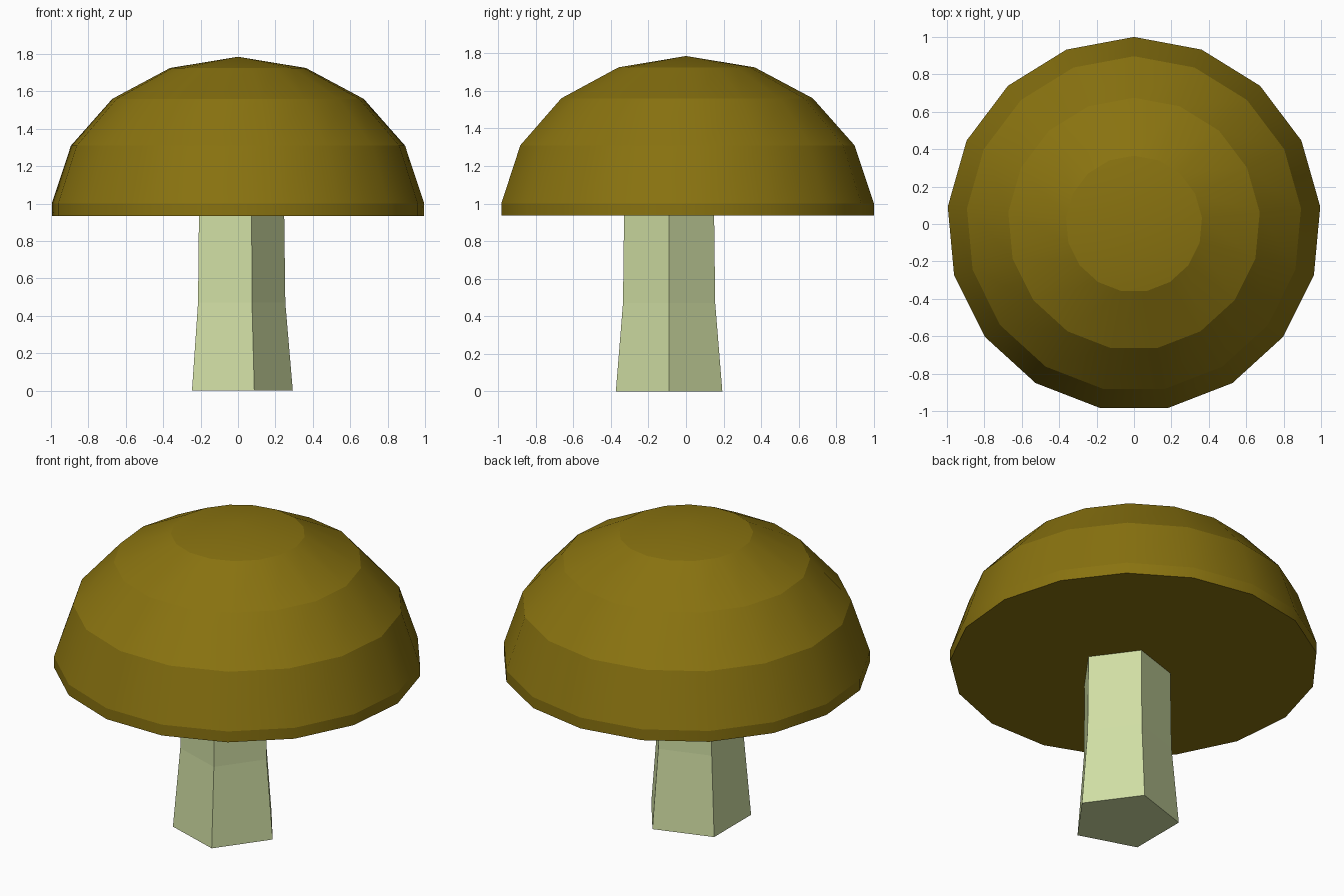
import bpy, bmesh, math

cube = bpy.data.objects.get("Cube")
if cube:
    bpy.data.objects.remove(cube, do_unlink=True)


def material(name, color):
    mat = bpy.data.materials.new(name)
    mat.use_nodes = True
    mat.diffuse_color = color
    mat.node_tree.nodes["Principled BSDF"].inputs["Base Color"].default_value = color
    return mat


def lathe(name, profile, sides, start, center, mat, smooth):
    """Stack rings of (radius, height); radius 0 makes a pole. Rings stay sharp."""
    bm = bmesh.new()
    rings = []
    for r, z in profile:
        count = sides if r > 0 else 1
        angles = [start + math.tau * i / sides for i in range(count)]
        rings.append([bm.verts.new((center[0] + r * math.cos(a),
                                    center[1] + r * math.sin(a), z)) for a in angles])
    bm.faces.new(rings[0][::-1])
    for low, high in zip(rings, rings[1:]):
        for i in range(sides):
            j = (i + 1) % sides
            top = [high[j], high[i]] if len(high) > 1 else [high[0]]
            bm.faces.new([low[i], low[j]] + top).smooth = smooth
    if len(rings[-1]) > 1:
        bm.faces.new(rings[-1])
    for edge in bm.edges:
        a, b = edge.verts
        edge.smooth = abs(a.co.z - b.co.z) > 0.001
    mesh = bpy.data.meshes.new(name)
    bm.to_mesh(mesh)
    bm.free()
    mesh.materials.append(mat)
    obj = bpy.data.objects.new(name, mesh)
    bpy.context.collection.objects.link(obj)
    return obj


cap_brown = material("cap olive brown", (0.25, 0.17, 0.005, 1))
stem_green = material("stem pale green", (0.63, 0.73, 0.37, 1))

# Domed cap with a flat underside
lathe("mushroom_cap",
      [(1.0, 0.935), (1.0, 1.0), (0.897, 1.31), (0.675, 1.56), (0.365, 1.725), (0, 1.785)],
      17, math.pi / 2, (0, 0), cap_brown, True)

# Five-sided stem, flared at the foot and set slightly forward
lathe("mushroom_stem", [(0.298, 0), (0.258, 0.47), (0.252, 0.94)],
      5, 0, (-0.005, -0.09), stem_green, False)
